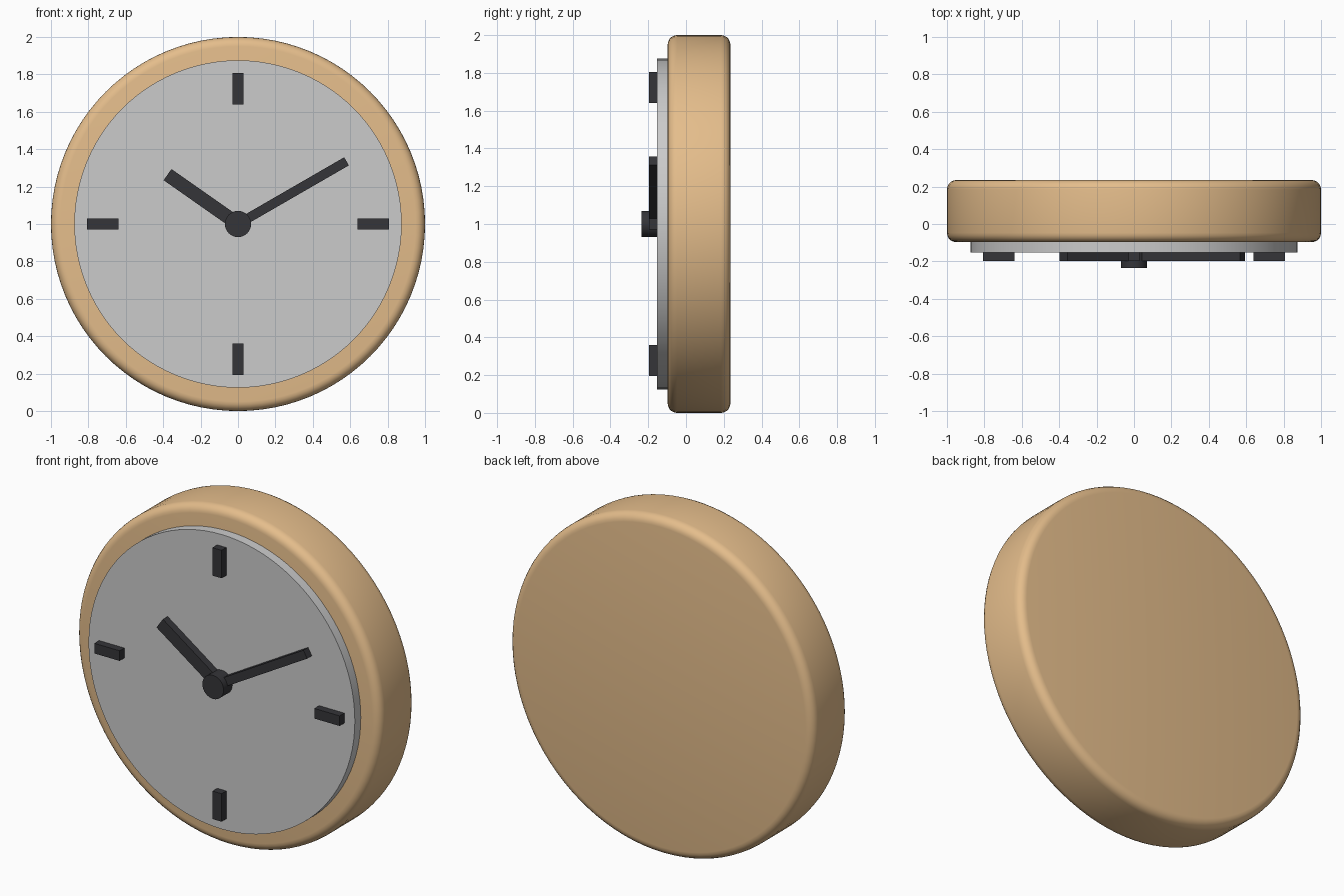
import bpy
from math import radians, cos, sin, pi

if "Cube" in bpy.data.objects:
    bpy.data.objects.remove(bpy.data.objects["Cube"])

CZ = 1.0          # height of the dial centre
BACK, BODY_FRONT, DIAL_FRONT = 0.235, -0.097, -0.153
MARK_FRONT, HUB_FRONT = -0.197, -0.235


def material(name, rgb):
    m = bpy.data.materials.new(name)
    m.diffuse_color = (*rgb, 1)
    m.use_nodes = True
    m.node_tree.nodes["Principled BSDF"].inputs["Base Color"].default_value = m.diffuse_color
    return m


wood = material("wood", (0.78, 0.51, 0.26))
black = material("black", (0.035, 0.035, 0.04))


def disc(name, radius, y0, y1, sides, mat=None, bevel=0):
    bpy.ops.mesh.primitive_cylinder_add(
        vertices=sides, radius=radius, depth=y1 - y0,
        location=(0, (y0 + y1) / 2, CZ), rotation=(pi / 2, 0, 0))
    ob = bpy.context.object
    ob.name = name
    bpy.ops.object.transform_apply(location=False, rotation=True, scale=True)
    if mat:
        ob.data.materials.append(mat)
    if bevel:
        b = ob.modifiers.new("rounded_rim", 'BEVEL')
        b.width, b.segments = bevel, 5
        b.limit_method, b.angle_limit = 'ANGLE', radians(40)
        bpy.ops.object.modifier_apply(modifier=b.name)
    bpy.ops.object.shade_smooth_by_angle(angle=radians(30))
    return ob


def bar(name, r0, r1, width, angle):
    """Box lying on the dial, running radially from r0 to r1."""
    a, r = radians(angle), (r0 + r1) / 2
    bpy.ops.mesh.primitive_cube_add(
        size=1, rotation=(0, -a, 0),
        location=(r * cos(a), (MARK_FRONT + DIAL_FRONT) / 2, CZ + r * sin(a)))
    ob = bpy.context.object
    ob.name = name
    ob.scale = (r1 - r0, DIAL_FRONT - MARK_FRONT, width)
    bpy.ops.object.transform_apply(location=False, rotation=True, scale=True)
    ob.data.materials.append(black)


# Wooden case and grey dial
disc("case", 1.0, BODY_FRONT, BACK, 96, wood, bevel=0.05)
disc("dial", 0.875, DIAL_FRONT, BODY_FRONT, 96)

# Quarter-hour markers
for i, name in enumerate(("three", "twelve", "nine", "six")):
    bar("marker_" + name, 0.64, 0.806, 0.06, i * 90)

# Hands and centre hub
bar("minute_hand", 0.0, 0.67, 0.05, 30)
bar("hour_hand", 0.0, 0.46, 0.073, 145)
disc("hub", 0.07, HUB_FRONT, DIAL_FRONT, 32, black)
